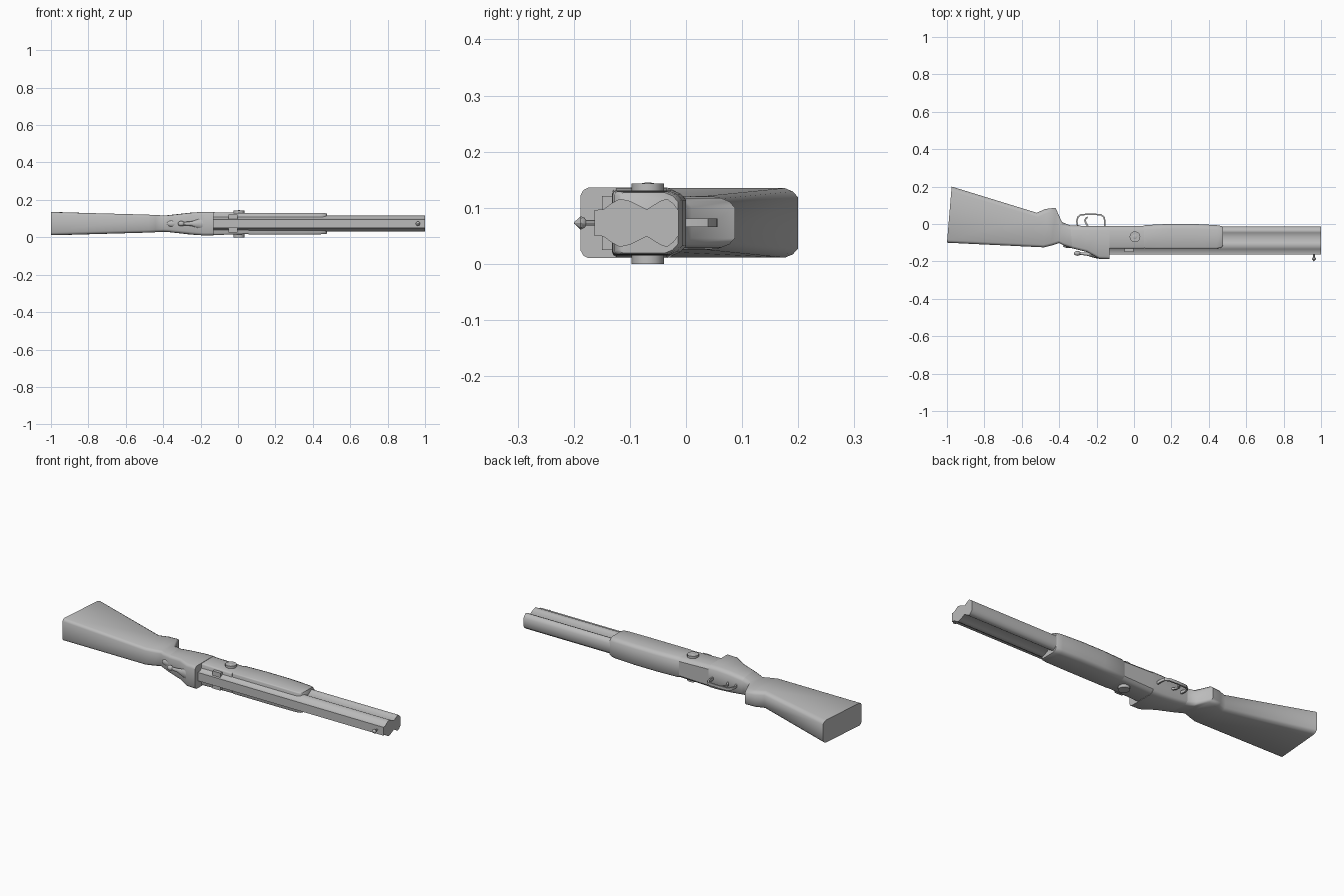
import bpy, bmesh, math
from mathutils import Vector, Matrix

cube = bpy.data.objects.get("Cube")
if cube:
    bpy.data.objects.remove(cube, do_unlink=True)

ZC = 0.073  # mid plane height; the gun lies on its side

grey = bpy.data.materials.new("plain grey")
grey.use_nodes = True
COLOUR = (0.5, 0.5, 0.5, 1)
grey.diffuse_color = COLOUR
grey.node_tree.nodes["Principled BSDF"].inputs["Base Color"].default_value = COLOUR


def finish(name, bm, angle=40):
    bmesh.ops.recalc_face_normals(bm, faces=bm.faces)
    me = bpy.data.meshes.new(name)
    bm.to_mesh(me)
    bm.free()
    ob = bpy.data.objects.new(name, me)
    bpy.context.collection.objects.link(ob)
    me.materials.append(grey)
    bpy.ops.object.select_all(action='DESELECT')
    ob.select_set(True)
    bpy.context.view_layer.objects.active = ob
    bpy.ops.object.shade_smooth_by_angle(angle=math.radians(angle))
    return ob


def loft(name, rings, angle=40):
    """Skin closed rings of points and cap both ends."""
    bm = bmesh.new()
    rows = [[bm.verts.new(p) for p in ring] for ring in rings]
    n = len(rows[0])
    for a, b in zip(rows, rows[1:]):
        for i in range(n):
            j = (i + 1) % n
            bm.faces.new((a[i], a[j], b[j], b[i]))
    bm.faces.new(rows[0])
    bm.faces.new(rows[-1])
    return finish(name, bm, angle)


def section(xt, yt, xb, yb, hw, ct=0.014, cb=0.024):
    """Chamfered ring: top edge at (xt, yt), underside at (xb, yb), half width hw."""
    h = yb - yt
    half = [(0, hw - ct), (ct * 0.35 / h, hw - ct * 0.35), (ct / h, hw),
            (1 - cb / h, hw), (1 - cb * 0.4 / h, hw - cb * 0.25), (1, hw - cb * 0.7)]
    full = half + [(t, -w) for t, w in reversed(half)]
    return [(xt + (xb - xt) * t, yt + h * t, ZC + w) for t, w in full]


def box(name, x0, x1, y0, y1, z0, z1):
    bm = bmesh.new()
    bmesh.ops.create_cube(bm, size=1)
    for v in bm.verts:
        v.co = ((x0 + x1) / 2 + v.co.x * (x1 - x0), (y0 + y1) / 2 + v.co.y * (y1 - y0),
                (z0 + z1) / 2 + v.co.z * (z1 - z0))
    return finish(name, bm)


def ball(name, loc, size):
    bm = bmesh.new()
    bmesh.ops.create_uvsphere(bm, u_segments=16, v_segments=10, radius=1)
    bmesh.ops.scale(bm, vec=size, verts=bm.verts)
    bmesh.ops.translate(bm, vec=loc, verts=bm.verts)
    return finish(name, bm)


def disc(name, x, y, r, z0, z1, sides):
    ring = [(x + r * math.cos(2 * math.pi * i / sides),
             y + r * math.sin(2 * math.pi * i / sides)) for i in range(sides)]
    return loft(name, [[(a, b, z) for a, b in ring] for z in (z0, z1)])


def strap(name, path, thick, width):
    """Sweep a flat strip along a path of (x, y) points."""
    pts = [Vector(p) for p in path]
    rings = []
    for i, p in enumerate(pts):
        d = (pts[min(i + 1, len(pts) - 1)] - pts[max(i - 1, 0)]).normalized()
        n = Vector((-d.y, d.x)) * thick / 2
        rings.append([((p + n * s).x, (p + n * s).y, ZC + w * width / 2)
                      for s, w in ((1, 1), (-1, 1), (-1, -1), (1, -1))])
    return loft(name, rings)


# butt stock, wrist and rear of the receiver
loft("stock", [section(*s) for s in (
    (-1.0, -0.10, -0.975, 0.20, 0.062),
    (-0.48, -0.125, -0.52, 0.06, 0.048),
    (-0.44, -0.115, -0.475, 0.08, 0.046),
    (-0.40, -0.102, -0.42, 0.087, 0.044),
    (-0.375, -0.115, -0.385, 0.01, 0.044),
    (-0.33, -0.13, -0.34, -0.008, 0.049))], 50)
loft("receiver_rear", [section(*s) for s in (
    (-0.33, -0.13, -0.34, -0.008, 0.049),
    (-0.25, -0.15, -0.26, -0.01, 0.058),
    (-0.185, -0.186, -0.185, -0.01, 0.063),
    (-0.13, -0.188, -0.13, -0.01, 0.063))], 50)
loft("receiver_front", [section(x, -0.132, x, -0.01, w, 0.008)
                        for x, w in ((-0.13, 0.061), (0.055, 0.056))])

# forend, slightly bellied, with rounded ends
loft("forend", [section(x, yt, x, yb, w, 0.006) for x, yt, yb, w in (
    (0.045, -0.12, -0.012, 0.054),
    (0.06, -0.131, -0.006, 0.058),
    (0.18, -0.131, 0.0, 0.058),
    (0.32, -0.131, 0.0, 0.058),
    (0.44, -0.131, -0.006, 0.057),
    (0.465, -0.128, -0.01, 0.056),
    (0.475, -0.118, -0.014, 0.054))], 50)

# stacked barrels with the sighting rib, one waisted profile
half = [(-0.163, 0.023), (-0.147, 0.024), (-0.134, 0.034), (-0.118, 0.043),
        (-0.100, 0.039), (-0.070, 0.024), (-0.046, 0.039), (-0.034, 0.043),
        (-0.022, 0.034), (-0.013, 0.022)]
profile = half + [(y, -w) for y, w in reversed(half)]
loft("barrels", [[(x, y, ZC + w) for y, w in profile] for x in (-0.13, 1.0)], 70)

# hinge pin bosses on both sides and the small block on the receiver
disc("hinge_pin", 0.005, -0.068, 0.029, 0.0, 0.143, 12)
for side in (-1, 1):
    ball("hinge_cap_" + ("upper" if side > 0 else "lower"),
         (0.005, -0.068, ZC + side * 0.066), (0.017, 0.017, 0.006))
box("receiver_block", -0.05, -0.003, -0.15, -0.12, 0.025, 0.121)

# opening lever and tang on the wrist
loft("top_lever", [[(x, y + t * math.sin(a), ZC + w * math.cos(a))
                    for a in (i * math.pi / 4 for i in range(8))]
                   for x, y, w, t in ((-0.18, -0.178, 0.028, 0.009),
                                      (-0.21, -0.172, 0.024, 0.010),
                                      (-0.25, -0.161, 0.012, 0.009),
                                      (-0.30, -0.157, 0.008, 0.006))], 60)
ball("lever_knob", (-0.303, -0.157, ZC), (0.018, 0.013, 0.014))
ball("tang", (-0.35, -0.118, ZC), (0.03, 0.010, 0.017))

# trigger and its guard
strap("trigger_guard", [(-0.300, -0.015), (-0.306, 0.015), (-0.300, 0.037), (-0.284, 0.050),
                        (-0.230, 0.052), (-0.178, 0.050), (-0.160, 0.037),
                        (-0.156, 0.015), (-0.156, -0.015)], 0.008, 0.015)
strap("trigger", [(-0.245, -0.015), (-0.257, 0.005), (-0.262, 0.018),
                  (-0.258, 0.030), (-0.248, 0.036)], 0.009, 0.010)

# bead sight near the muzzle, turned profile
loft("bead_sight", [[(0.962 + r * math.cos(a), y, ZC + r * math.sin(a))
                     for a in (i * math.pi / 4 for i in range(8))]
                    for y, r in ((-0.16, 0.005), (-0.178, 0.005), (-0.181, 0.009),
                                 (-0.188, 0.012), (-0.194, 0.006), (-0.20, 0.001))], 30)
